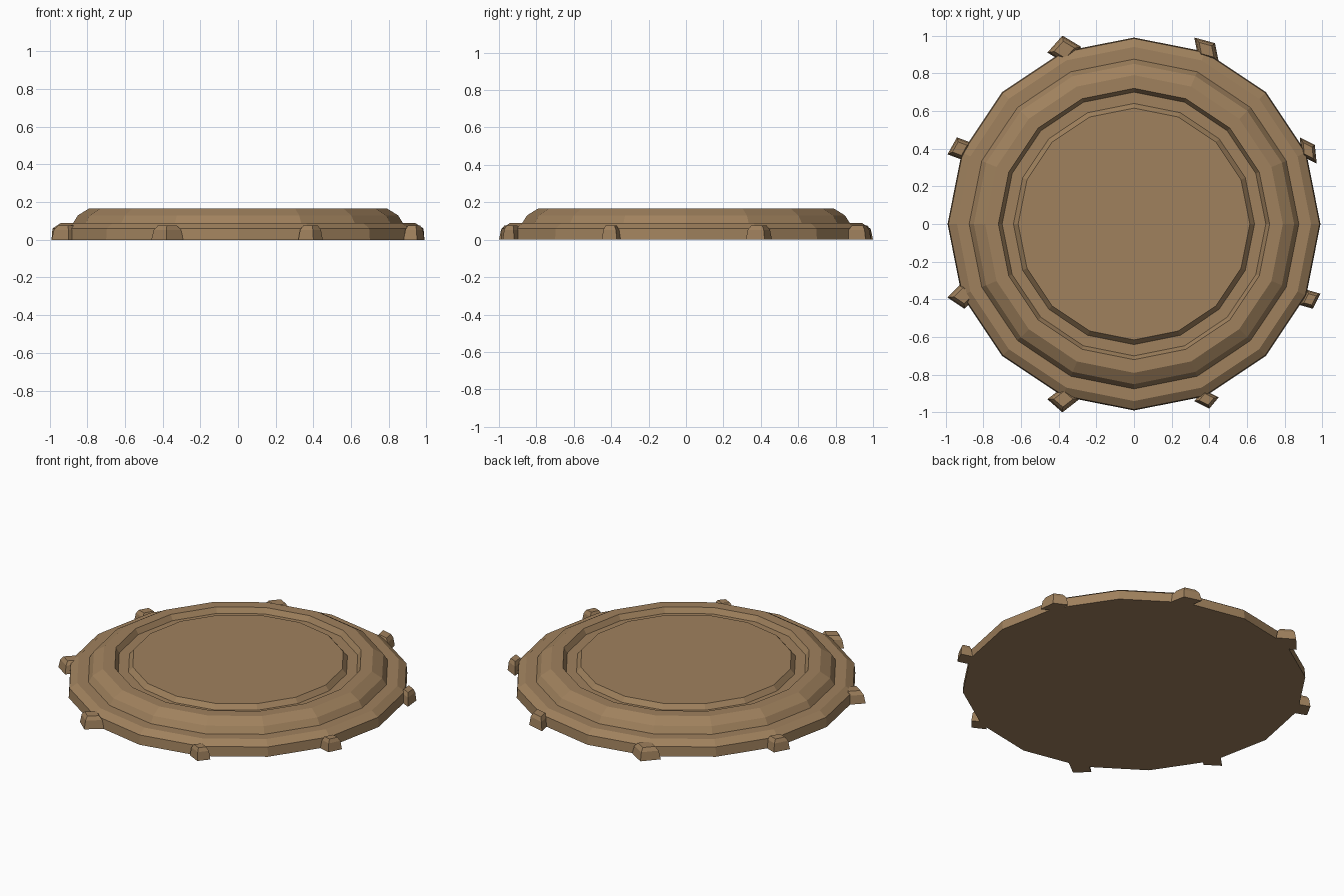
import bpy
import bmesh
from math import cos, sin, tau
from mathutils import Vector

cube = bpy.data.objects.get("Cube")
if cube:
    bpy.data.objects.remove(cube, do_unlink=True)

# Single brown material
brown = bpy.data.materials.new("warm brown")
brown.use_nodes = True
colour = (0.35, 0.22, 0.11, 1)
brown.diffuse_color = colour
bsdf = brown.node_tree.nodes["Principled BSDF"]
bsdf.inputs["Base Color"].default_value = colour
bsdf.inputs["Roughness"].default_value = 0.9


def finish(name, bm):
    """Turn a bmesh into a flat shaded object."""
    bmesh.ops.recalc_face_normals(bm, faces=bm.faces)
    mesh = bpy.data.meshes.new(name)
    bm.to_mesh(mesh)
    bm.free()
    mesh.materials.append(brown)
    obj = bpy.data.objects.new(name, mesh)
    bpy.context.collection.objects.link(obj)
    return obj


def skin(name, loops):
    """Join equal vertex loops with quads and cap both ends."""
    bm = bmesh.new()
    rings = [[bm.verts.new(p) for p in loop] for loop in loops]
    count = len(rings[0])
    for low, high in zip(rings, rings[1:]):
        for i in range(count):
            j = (i + 1) % count
            bm.faces.new((low[i], low[j], high[j], high[i]))
    bm.faces.new(rings[0])
    bm.faces.new(rings[-1])
    return finish(name, bm)


def circle(radius, z, sides=16):
    return [(radius * cos(tau * i / sides), radius * sin(tau * i / sides), z)
            for i in range(sides)]


# Stepped round base: outer rim, raised ring, groove, central disc
profile = [
    (0.99, 0), (0.985, 0.06), (0.94, 0.09), (0.875, 0.09),
    (0.85, 0.13), (0.79, 0.167), (0.72, 0.167), (0.70, 0.135),
    (0.64, 0.135), (0.615, 0.165),
]
skin("round_base", [circle(r, z) for r, z in profile])


def lug(name, a, b, c, height):
    """Tapered block on a parallelogram footprint given by three corners."""
    a, b, c = Vector(a), Vector(b), Vector(c)
    foot = [a, b, c, a + c - b]
    centre = (a + c) / 2

    def ring(scale, z):
        return [(*centre.lerp(p, scale), z) for p in foot]

    skin(name, [ring(1, 0), ring(0.85, height * 0.7), ring(0.6, height)])


# Irregular lugs around the rim
lugs = {
    "right_back": ((0.88, 0.46), (0.96, 0.42), (0.97, 0.32)),
    "back_right": ((0.32, 0.99), (0.43, 0.96), (0.45, 0.86)),
    "back_left": ((-0.28, 0.94), (-0.38, 1), (-0.46, 0.91)),
    "left_back": ((-0.86, 0.43), (-0.94, 0.46), (-0.99, 0.37)),
    "left_front": ((-0.91, -0.31), (-0.99, -0.39), (-0.9, -0.45)),
    "front_left": ((-0.46, -0.93), (-0.38, -1), (-0.29, -0.93)),
    "front_right": ((0.32, -0.94), (0.4, -0.98), (0.45, -0.92)),
    "right_front": ((0.88, -0.43), (0.95, -0.45), (0.99, -0.37)),
}
# The model's own left is +x, so sides are swapped in the part names
swap = {"left": "right", "right": "left"}
for key, corners in lugs.items():
    side = "_".join(swap.get(word, word) for word in key.split("_"))
    lug(side + "_lug", *corners, height=0.075)
